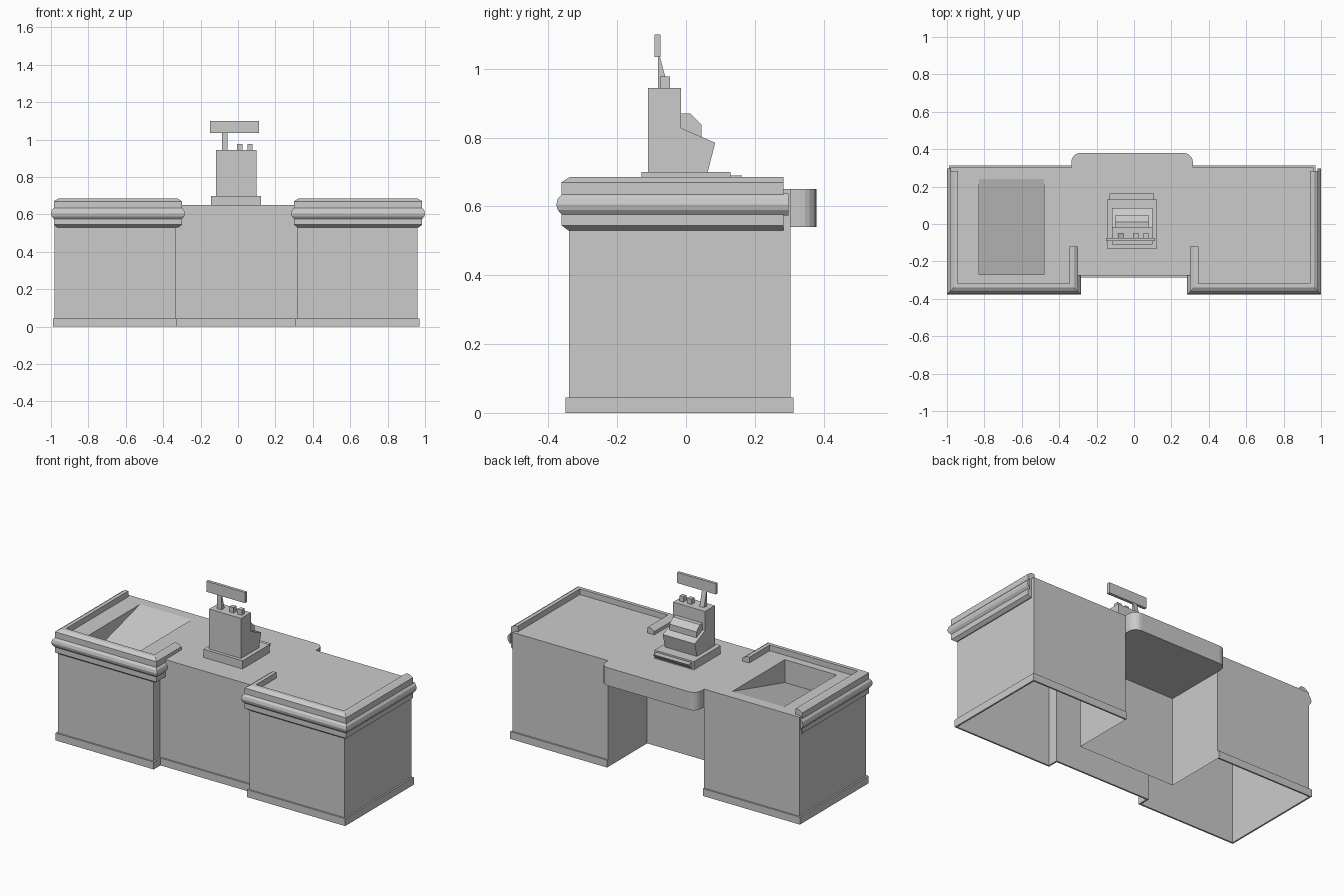
import bpy, bmesh, math
from mathutils import Vector

if "Cube" in bpy.data.objects:
    bpy.data.objects.remove(bpy.data.objects["Cube"])


def finish(name, bm, recalc=True):
    if recalc:
        bmesh.ops.recalc_face_normals(bm, faces=bm.faces)
    me = bpy.data.meshes.new(name)
    bm.to_mesh(me)
    bm.free()
    ob = bpy.data.objects.new(name, me)
    bpy.context.collection.objects.link(ob)
    return ob


def box(name, x0, x1, y0, y1, z0, z1):
    return extrude_x(name, [(y0, z0), (y1, z0), (y1, z1), (y0, z1)], x0, x1)


def extrude_x(name, profile, x0, x1):
    """Solid from a (y, z) side profile."""
    bm = bmesh.new()
    a = [bm.verts.new((x0, y, z)) for y, z in profile]
    b = [bm.verts.new((x1, y, z)) for y, z in profile]
    bm.faces.new(a)
    bm.faces.new(b)
    for i in range(len(a)):
        j = (i + 1) % len(a)
        bm.faces.new((a[i], a[j], b[j], b[i]))
    return finish(name, bm)


def sweep(name, path, profile):
    """Mitred sweep of an (outward, z) profile along a flat path, outside on the right."""
    pts = [Vector(p) for p in path]
    dirs = [(b - a).normalized() for a, b in zip(pts, pts[1:])]
    nor = [Vector((d.y, -d.x)) for d in dirs]
    bm = bmesh.new()
    rings = []
    for i, p in enumerate(pts):
        n0, n1 = nor[max(i - 1, 0)], nor[min(i, len(nor) - 1)]
        m = (n0 + n1) / (1 + n0.dot(n1))
        rings.append([bm.verts.new((p.x + m.x * d, p.y + m.y * d, z)) for d, z in profile])
    for r, s in zip(rings, rings[1:]):
        for k in range(len(r)):
            l = (k + 1) % len(r)
            bm.faces.new((r[k], s[k], s[l], r[l]))
    bm.faces.new(rings[0])
    bm.faces.new(rings[-1])
    return finish(name, bm)


# Counter footprint
XL, XA, XB, XR = -0.98, -0.335, 0.315, 0.96
YF, YM, YK, YB = -0.34, -0.275, -0.075, 0.303
TOP, SLAB = 0.65, 0.54
front = [(XA, YB), (XL, YB), (XL, YF), (XA, YF), (XA, YM),
         (XB, YM), (XB, YF), (XR, YF), (XR, YB), (XB, YB)]

# Hollow cabinet walls with knee space, open underneath
bm = bmesh.new()
outline = front + [(XB, YK), (XA, YK)]
lo = [bm.verts.new((x, y, 0)) for x, y in outline]
hi = [bm.verts.new((x, y, TOP)) for x, y in outline]
for i in range(len(lo)):
    j = (i + 1) % len(lo)
    bm.faces.new((lo[i], lo[j], hi[j], hi[i]))
finish("cabinet_walls", bm, False)

# Plinth strip around the outside
sweep("plinth", front, [(0, 0), (0.01, 0), (0.01, 0.045), (0, 0.045)])

# Worktop with rounded desk bulge and ramped tray recess
r, yo = 0.05, 0.38
bulge = [(XB, YB)]
for cx, a0 in ((XB - r, 0), (XA + r, 90)):
    for k in range(6):
        a = math.radians(a0 + 18 * k)
        bulge.append((cx + r * math.cos(a), yo - r + r * math.sin(a)))
bulge.append((XA, YB))

bm = bmesh.new()


def ring_edges(vs):
    return [bm.edges.new((vs[i], vs[(i + 1) % len(vs)])) for i in range(len(vs))]


top = [bm.verts.new((x, y, TOP)) for x, y in front[1:-1] + bulge]
tx0, tx1, ty0, ty1, depth = -0.83, -0.48, -0.27, 0.24, 0.14
hole = [bm.verts.new((x, y, TOP)) for x, y in
        ((tx0, ty0), (tx1, ty0), (tx1, ty1), (tx0, ty1))]
bmesh.ops.triangle_fill(bm, edges=ring_edges(top) + ring_edges(hole),
                        use_beauty=True, normal=(0, 0, 1))
d0 = bm.verts.new((tx0, ty0, TOP - depth))
d1 = bm.verts.new((tx1, ty0, TOP - depth))
bm.faces.new((d0, d1, hole[2], hole[3]))
bm.faces.new((hole[1], d1, d0, hole[0]))
bm.faces.new((hole[0], d0, hole[3]))
bm.faces.new((hole[2], d1, hole[1]))
bmesh.ops.dissolve_limit(bm, angle_limit=0.01, verts=bm.verts, edges=bm.edges)
finish("worktop", bm, False)

# Desk apron: edge and underside over the knee space
bm = bmesh.new()
hi = [bm.verts.new((x, y, TOP)) for x, y in bulge]
lo = [bm.verts.new((x, y, SLAB)) for x, y in bulge]
for i in range(len(hi) - 1):
    bm.faces.new((lo[i], lo[i + 1], hi[i + 1], hi[i]))
kn = [bm.verts.new((x, YK, SLAB)) for x in (XA, XB)]
bm.faces.new((lo + kn)[::-1])
apron = finish("desk_apron", bm, False)

# Moulded rail and half-round bumper on each end of the counter
rail = [(-0.035, 0.53), (-0.015, 0.545), (-0.015, 0.67), (-0.038, 0.685),
        (-0.06, 0.685), (-0.06, 0.53)]
bumper = [(-0.018, 0.573), (-0.004, 0.59), (0, 0.605), (-0.004, 0.622), (-0.018, 0.638)]
for side, s in (("left", 1), ("right", -1)):
    for part, prof, end in (("rail", rail, 0.283), ("bumper", bumper, 0.298)):
        path = [(-s, end), (-s, -0.377), (-0.284 * s, -0.377), (-0.284 * s, -0.12)]
        sweep(f"{part}_{side}", path[::s], prof)

# Cash register
box("register_base", -0.144, 0.122, -0.13, 0.13, TOP, 0.70)
extrude_x("register_drawer", [(0.13, 0.69), (0.163, 0.69), (0.158, 0.68), (0.13, 0.656)],
          -0.13, 0.108)
extrude_x("register_body", [(-0.11, 0.70), (0.063, 0.70), (0.085, 0.785), (-0.015, 0.828),
                            (-0.015, 0.945), (-0.11, 0.945)], -0.118, 0.098)
extrude_x("register_screen", [(-0.015, 0.80), (0.045, 0.80), (0.045, 0.838), (0.012, 0.87),
                              (-0.015, 0.87)], -0.102, 0.08)
for i, x in enumerate((-0.005, 0.05)):
    box(f"register_button_{i}", x, x + 0.028, -0.075, -0.047, 0.945, 0.977)

# Customer display on its post
extrude_x("display_post", [(-0.082, 0.945), (-0.052, 0.945), (-0.06, 0.975), (-0.077, 1.04),
                           (-0.082, 1.04)], -0.085, -0.055)
box("display_panel", -0.15, 0.112, -0.092, -0.074, 1.035, 1.10)
